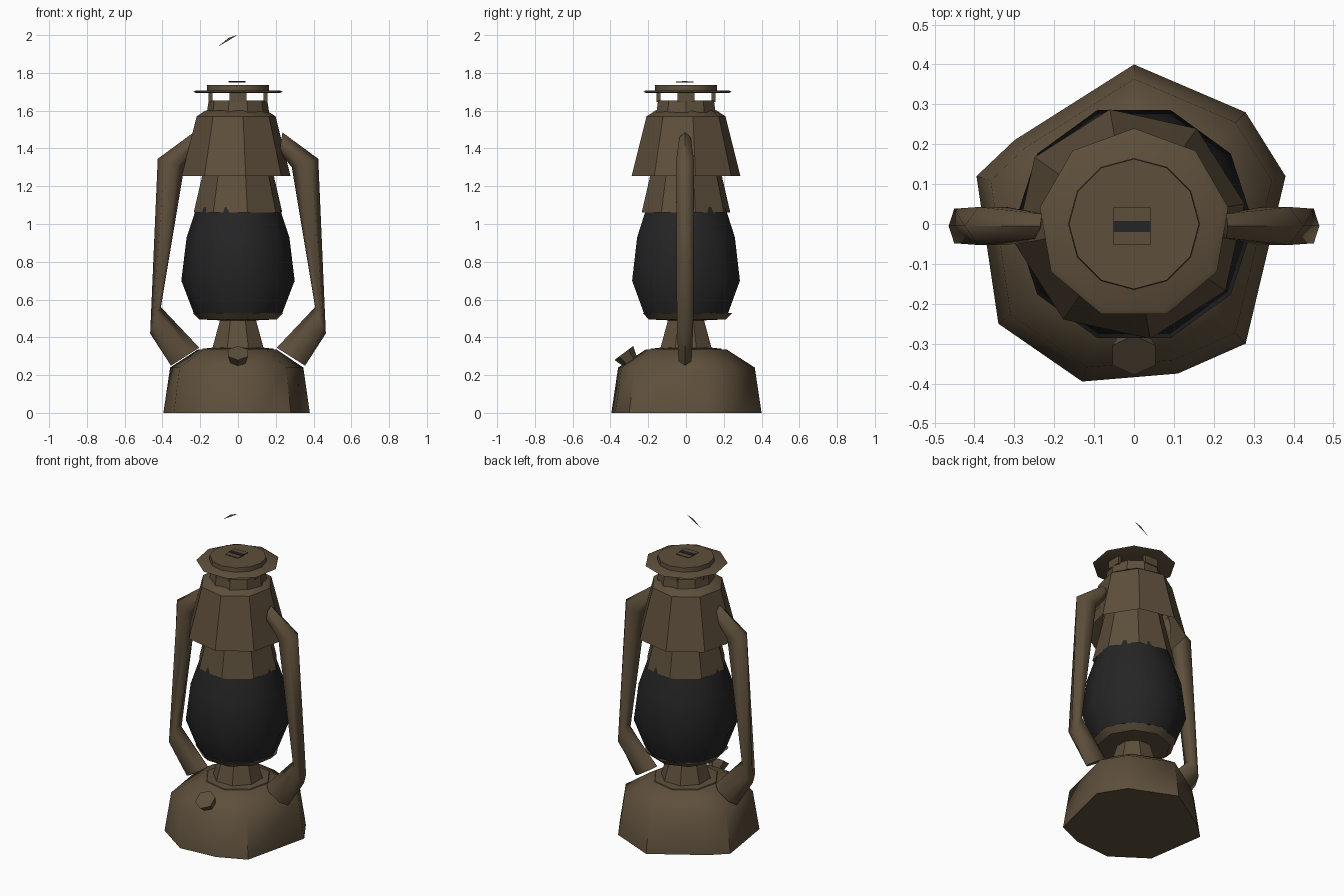
import bpy, bmesh
from math import cos, sin, pi, radians
from mathutils import Vector

cube = bpy.data.objects.get("Cube")
if cube:
    bpy.data.objects.remove(cube, do_unlink=True)


def material(name, colour):
    m = bpy.data.materials.new(name)
    m.use_nodes = True
    m.diffuse_color = (*colour, 1)
    m.node_tree.nodes["Principled BSDF"].inputs["Base Color"].default_value = (*colour, 1)
    return m


bronze = material("aged bronze", (0.11, 0.078, 0.044))
smoked = material("smoked glass", (0.018, 0.018, 0.019))


def finish(name, bm, mat, angle=35):
    bmesh.ops.recalc_face_normals(bm, faces=bm.faces)
    me = bpy.data.meshes.new(name)
    bm.to_mesh(me)
    bm.free()
    me.materials.append(mat)
    ob = bpy.data.objects.new(name, me)
    bpy.context.collection.objects.link(ob)
    bpy.ops.object.select_all(action='DESELECT')
    ob.select_set(True)
    bpy.context.view_layer.objects.active = ob
    bpy.ops.object.shade_smooth_by_angle(angle=radians(angle))
    return ob


def loft(name, rings, mat, caps=(True, True), angle=35):
    """Skin a list of rings that have equal point counts."""
    bm = bmesh.new()
    loops = [[bm.verts.new(p) for p in ring] for ring in rings]
    for a, b in zip(loops, loops[1:]):
        for i in range(len(a)):
            j = (i + 1) % len(a)
            bm.faces.new((a[i], a[j], b[j], b[i]))
    for loop, cap in zip((loops[0], loops[-1]), caps):
        if cap:
            bm.faces.new(loop)
    return finish(name, bm, mat, angle)


def lathe(name, profile, sides, mat, phase=0.0, centre=(0, 0), caps=(True, True)):
    """Turn (radius, height) pairs into a faceted body."""
    turns = [radians(phase) + 2 * pi * i / sides for i in range(sides)]
    rings = [[(centre[0] + r * cos(t), centre[1] + r * sin(t), z) for t in turns]
             for r, z in profile]
    return loft(name, rings, mat, caps)


def block(name, size, location, mat):
    bm = bmesh.new()
    bmesh.ops.create_cube(bm, size=1)
    bmesh.ops.scale(bm, vec=size, verts=bm.verts)
    bmesh.ops.translate(bm, vec=location, verts=bm.verts)
    return finish(name, bm, mat)


# Fuel tank: uneven polygon drawn in towards the top
outline = [(0, .4), (-.3, .21), (-.395, .12), (-.34, -.25), (-.13, -.395),
           (.11, -.375), (.28, -.3), (.38, .12), (.28, .28)]
loft("fuel_tank", [[(x * s, y * s, z) for x, y in outline]
                   for s, z in ((1, 0), (.91, .24), (.54, .335))], bronze, angle=50)
lathe("tank_collar", [(.2, .32), (.19, .34), (.14, .345)], 8, bronze, 10)

# Burner neck and globe seat
lathe("burner_neck", [(.15, .33), (.1, .5)], 8, bronze, 22)
lathe("globe_seat", [(.1, .49), (.21, .495), (.245, .53), (.2, .53)], 9, bronze, 10)

# Globe and the sleeve that overlaps it
lathe("globe", [(.18, .5), (.235, .53), (.3, .7), (.272, .93), (.218, 1.09)],
      10, smoked, 0)
lathe("upper_sleeve", [(.24, 1.06), (.195, 1.25), (.15, 1.45)], 8, bronze, 12,
      caps=(False, True))

# Hood and pierced chimney
lathe("hood", [(.292, 1.255), (.212, 1.57), (.165, 1.6)], 8, bronze, 10,
      centre=(-.01, 0), caps=(False, True))
lathe("chimney_ring", [(.165, 1.59), (.155, 1.655)], 10, bronze, 0)
for i, side in enumerate(("left", "back", "right", "front")):
    across = (.02, .09) if i % 2 == 0 else (.09, .02)
    spot = (.145 * cos(i * pi / 2), .145 * sin(i * pi / 2), 1.675)
    block("chimney_post_" + side, (*across, .06), spot, bronze)

# Brim and cap
lathe("cap_brim", [(.225, 1.693), (.24, 1.7), (.225, 1.708)], 9, bronze, 10)
lathe("cap_top", [(.165, 1.7), (.163, 1.735)], 12, bronze, 0)
block("hanger_plate", (.092, .094, .004), (-.005, -.006, 1.752), bronze)
block("hanger_slot", (.092, .028, .003), (-.005, -.006, 1.755), smoked)

# Thin remnant of the carrying wire
bm = bmesh.new()
wire = [(-.105, 1.94), (-.05, 1.985), (-.005, 2.0), (-.045, 1.974)]
bm.faces.new([bm.verts.new((x, 0, z)) for x, z in wire])
finish("carrying_wire", bm, bronze)

# Side tubes: each section is (outer x, outer z, inner x, inner z, half depth)
sections = [(.235, 1.485, .22, 1.38, .035), (.425, 1.345, .285, 1.3, .055),
            (.465, .42, .408, .56, .05), (.355, .25, .205, .345, .04)]


def tube_ring(section, sign):
    ox, oz, ix, iz, depth = section
    outer, inner = Vector((ox, 0, oz)), Vector((ix, 0, iz))
    ring = []
    for k in range(6):
        t = k * pi / 3
        p = inner.lerp(outer, .5 + .5 * cos(t))
        ring.append((sign * p.x, depth * sin(t) - .005, p.z))
    return ring


for side, sign in (("left", 1), ("right", -1)):
    loft("side_tube_" + side, [tube_ring(s, sign) for s in sections], bronze, angle=60)

# Filler cap tilted off the front of the tank
bm = bmesh.new()
bmesh.ops.create_cone(bm, cap_ends=True, segments=6, radius1=.035, radius2=.062, depth=.08)
tilt = Vector((0, -.6, .8)).to_track_quat('Z', 'Y').to_matrix()
bmesh.ops.rotate(bm, matrix=tilt, verts=bm.verts)
bmesh.ops.translate(bm, vec=(0, -.305, .285), verts=bm.verts)
finish("filler_cap", bm, bronze)
